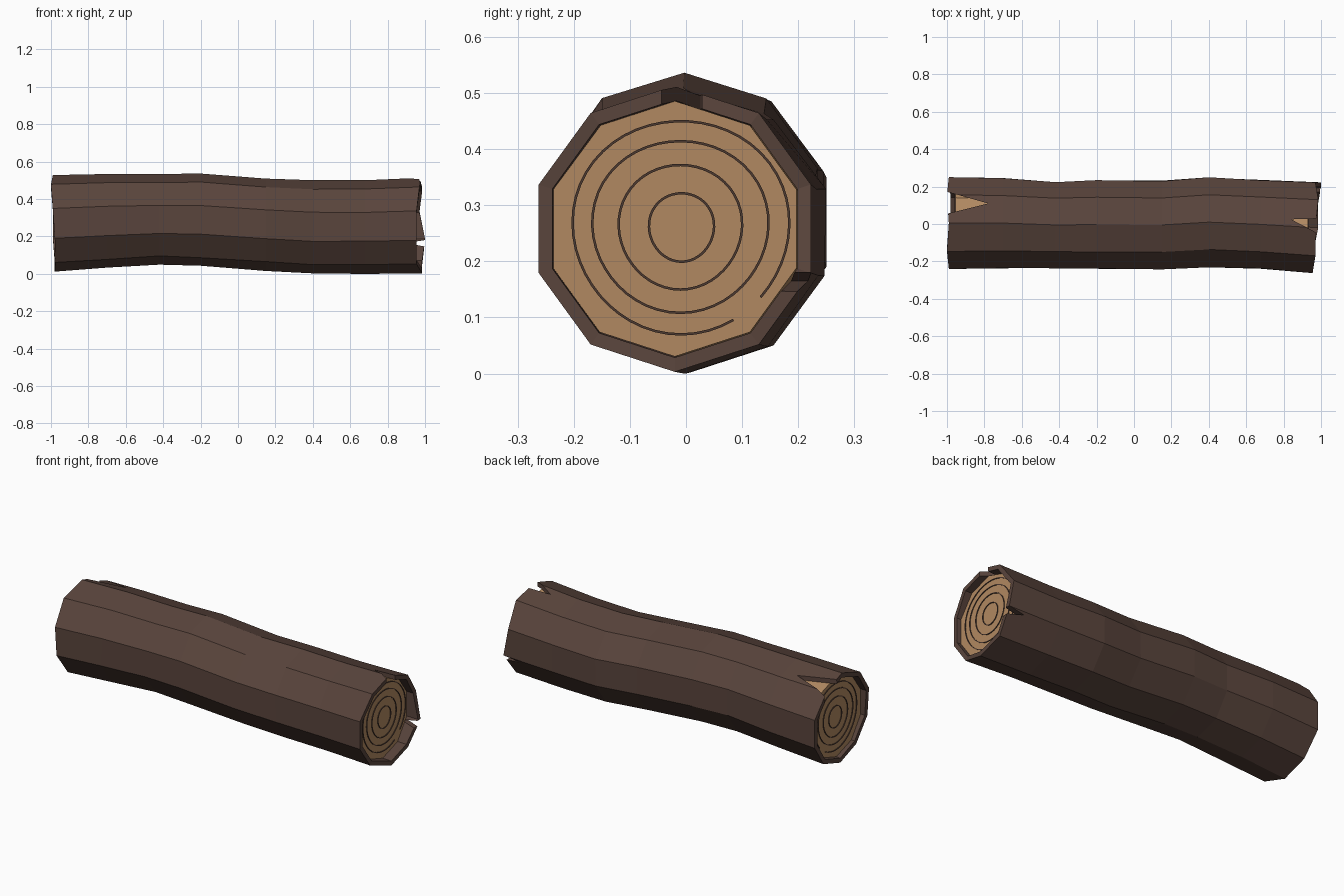
import bpy, bmesh, math, random
from mathutils import Vector

if "Cube" in bpy.data.objects:
    bpy.data.objects.remove(bpy.data.objects["Cube"])

random.seed(4)
SIDES = 10


def material(name, rgb):
    m = bpy.data.materials.new(name)
    m.diffuse_color = (*rgb, 1)
    m.use_nodes = True
    m.node_tree.nodes["Principled BSDF"].inputs["Base Color"].default_value = m.diffuse_color
    return m


BARK = material("bark", (0.10, 0.058, 0.045))
WOOD = material("cut_wood", (0.44, 0.25, 0.12))
RING = material("ring_line", (0.07, 0.04, 0.03))

# Log spine: x, centre y, centre z, radius
SPINE = [(-0.98, 0.005, 0.270, 0.258), (-0.70, 0.005, 0.283, 0.252),
         (-0.42, -0.005, 0.291, 0.243), (-0.20, -0.003, 0.289, 0.248),
         (0.15, -0.005, 0.265, 0.247), (0.40, 0.010, 0.251, 0.251),
         (0.68, -0.002, 0.252, 0.250), (0.97, -0.020, 0.258, 0.255)]
# Uneven rim position for each corner, starting at the top
LEFT_RIM = [-.99, -1, -.99, -.98, -.975, -.98, -.98, -.99, -.99, -1]
RIGHT_RIM = [.97, .97, .955, .955, .955, .985, .985, 1, .97, .985]


def section(st, scale=1.0, xs=None, jitter=0.0):
    x, cy, cz, r = st
    pts = []
    for k in range(SIDES):
        a = math.radians(90 + 360 / SIDES * k)
        rr = r * scale + random.uniform(-jitter, jitter)
        pts.append((xs[k] if xs else x, cy + rr * math.cos(a), cz + rr * math.sin(a)))
    return pts


def make(name, bm, mat):
    bmesh.ops.recalc_face_normals(bm, faces=bm.faces)
    me = bpy.data.meshes.new(name)
    bm.to_mesh(me)
    bm.free()
    ob = bpy.data.objects.new(name, me)
    bpy.context.collection.objects.link(ob)
    if mat:
        me.materials.append(mat)
    return ob


def loft(name, sections, mat, closed=False):
    bm = bmesh.new()
    loops = [[bm.verts.new(p) for p in s] for s in sections]
    n = len(loops[0])
    pairs = list(zip(loops, loops[1:])) + ([(loops[-1], loops[0])] if closed else [])
    for a, b in pairs:
        for k in range(n):
            j = (k + 1) % n
            bm.faces.new((a[k], a[j], b[j], b[k]))
    if not closed:
        bm.faces.new(loops[0])
        bm.faces.new(loops[-1])
    return make(name, bm, mat)


# Bark: hollow tube with uneven rims
outer, inner = [], []
for i, st in enumerate(SPINE):
    xs = LEFT_RIM if i == 0 else RIGHT_RIM if i == len(SPINE) - 1 else None
    outer.append(section(st, 1.0, xs, 0.0 if xs else 0.003))
    inner.append(section(st, 0.9, xs))
bark = loft("bark", outer + inner[::-1], BARK, closed=True)

# Wood core, recessed inside the bark at both ends
X0, X1 = -0.955, 0.93
core = [list(s) for s in SPINE]
core[0][0], core[-1][0] = X0, X1
loft("wood_core", [section(s, 0.893) for s in core], WOOD)


# Split notches in the bark, cut with triangular wedges
def notch(name, tri, direction):
    bm = bmesh.new()
    d = Vector(direction)
    a = [bm.verts.new(Vector(p)) for p in tri]
    b = [bm.verts.new(Vector(p) + d) for p in tri]
    bm.faces.new(a)
    bm.faces.new(b)
    for k in range(3):
        j = (k + 1) % 3
        bm.faces.new((a[k], a[j], b[j], b[k]))
    cutter = make(name, bm, None)
    cutter.hide_render = True
    cutter.hide_set(True)
    cutter.display_type = 'WIRE'
    mod = bark.modifiers.new(name, 'BOOLEAN')
    mod.operation, mod.solver, mod.object = 'DIFFERENCE', 'EXACT', cutter


notch("left_notch_cutter", [(-.78, .11, .36), (-1.02, .178, .36), (-1.02, .05, .36)], (0, 0, .3))
notch("right_notch_cutter", [(.84, .025, .36), (1.03, -.075, .36), (1.03, .03, .36)], (0, 0, .3))
notch("back_notch_cutter", [(.90, .12, .165), (1.03, .12, .14), (1.03, .12, .185)], (0, .3, 0))


# Growth rings: thin raised bands on both cut faces
def growth_ring(name, x, cy, cz, ry, rz, start=0, sweep=360):
    bm = bmesh.new()
    n, w, d = 48, 0.0022, 0.004
    closed = sweep == 360
    rows = []
    for i in range(n if closed else n + 1):
        a = math.radians(start + sweep * i / n)
        wob = 1 + 0.012 * math.sin(3 * a)
        rows.append([bm.verts.new((x + dx, cy + (ry * wob + dr) * math.cos(a),
                                   cz + (rz * wob + dr) * math.sin(a)))
                     for dx, dr in ((-d, -w), (-d, w), (d, w), (d, -w))])
    pairs = list(zip(rows, rows[1:])) + ([(rows[-1], rows[0])] if closed else [])
    for a, b in pairs:
        for k in range(4):
            j = (k + 1) % 4
            bm.faces.new((a[k], a[j], b[j], b[k]))
    if not closed:
        bm.faces.new(rows[0])
        bm.faces.new(rows[-1])
    make(name, bm, RING)


for side, x, oy, oz in (("right", X1, 0, 0), ("left", X0, .025, .012)):
    growth_ring(side + "_ring_1", x, oy - .008, oz + .261, .058, .061)
    growth_ring(side + "_ring_2", x, oy - .010, oz + .262, .110, .111)
    growth_ring(side + "_ring_3", x, oy - .010, oz + .263, .157, .153)
    growth_ring(side + "_ring_4", x, oy - .009, oz + .262, .193, .190, -42, 341)
